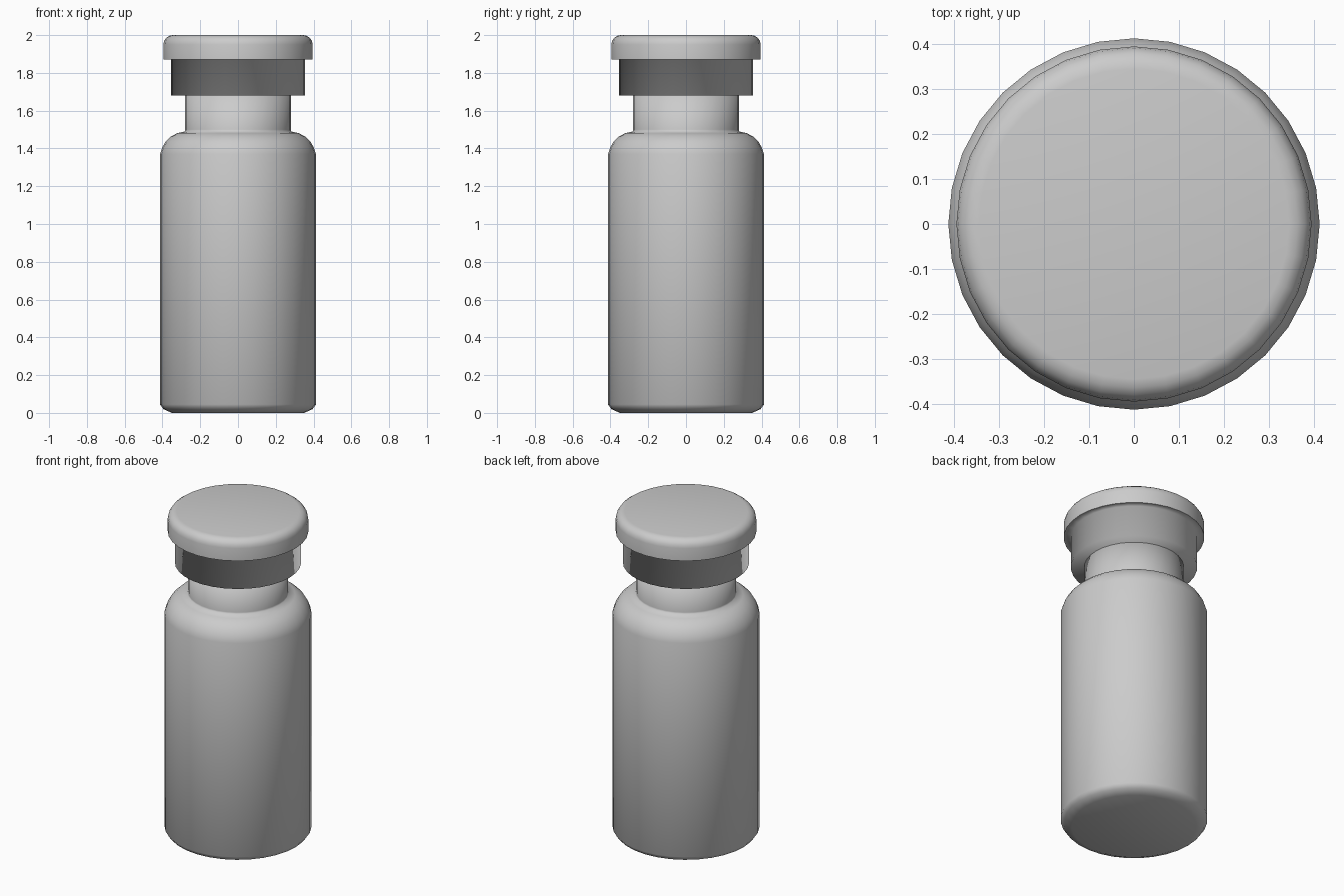
import bpy
import bmesh
from math import radians, sin, cos, tau

SIDES = 32

cube = bpy.data.objects.get("Cube")
if cube:
    bpy.data.objects.remove(cube, do_unlink=True)

grey = bpy.data.materials.new("plain grey")
grey.use_nodes = True
colour = (0.6, 0.6, 0.6, 1)
grey.diffuse_color = colour
grey.node_tree.nodes["Principled BSDF"].inputs["Base Color"].default_value = colour


def arc(centre_r, centre_z, radius_r, radius_z, start, end, steps):
    """Profile points along an elliptical arc, angles in degrees."""
    points = []
    for i in range(steps + 1):
        a = radians(start + (end - start) * i / steps)
        points.append((centre_r + radius_r * cos(a), centre_z + radius_z * sin(a)))
    return points


def lathe(name, profile, sharp_heights=()):
    """Turn a (radius, height) profile around z and cap both ends."""
    bm = bmesh.new()
    rings = [[bm.verts.new((r * cos(tau * i / SIDES), r * sin(tau * i / SIDES), z))
              for i in range(SIDES)] for r, z in profile]
    for low, high in zip(rings, rings[1:]):
        for i in range(SIDES):
            j = (i + 1) % SIDES
            bm.faces.new((low[i], low[j], high[j], high[i]))
    bm.faces.new(rings[0][::-1])
    bm.faces.new(rings[-1])
    for face in bm.faces:
        face.smooth = True
    # Crisp rings at the chosen profile points
    for k in sharp_heights:
        ring = set(rings[k])
        for edge in bm.edges:
            if edge.verts[0] in ring and edge.verts[1] in ring:
                edge.smooth = False
    mesh = bpy.data.meshes.new(name)
    bm.to_mesh(mesh)
    bm.free()
    mesh.materials.append(grey)
    obj = bpy.data.objects.new(name, mesh)
    bpy.context.collection.objects.link(obj)
    return obj


# Bottle body: chamfered foot, straight wall, rounded shoulder, neck
body = [(0.35, 0), (0.395, 0.02), (0.413, 0.045), (0.413, 1.37)]
body += arc(0.27, 1.36, 0.14, 0.13, 20, 85, 4)
body += [(0.28, 1.50), (0.28, 1.70)]
lathe("bottle_body", body)

# Stopper: collar around the neck and wider lid with a rounded top edge
stopper = [(0.355, 1.68), (0.355, 1.872), (0.395, 1.872), (0.395, 1.95)]
stopper += arc(0.345, 1.95, 0.05, 0.05, 22.5, 90, 3)
lathe("stopper", stopper, sharp_heights=(2,))
